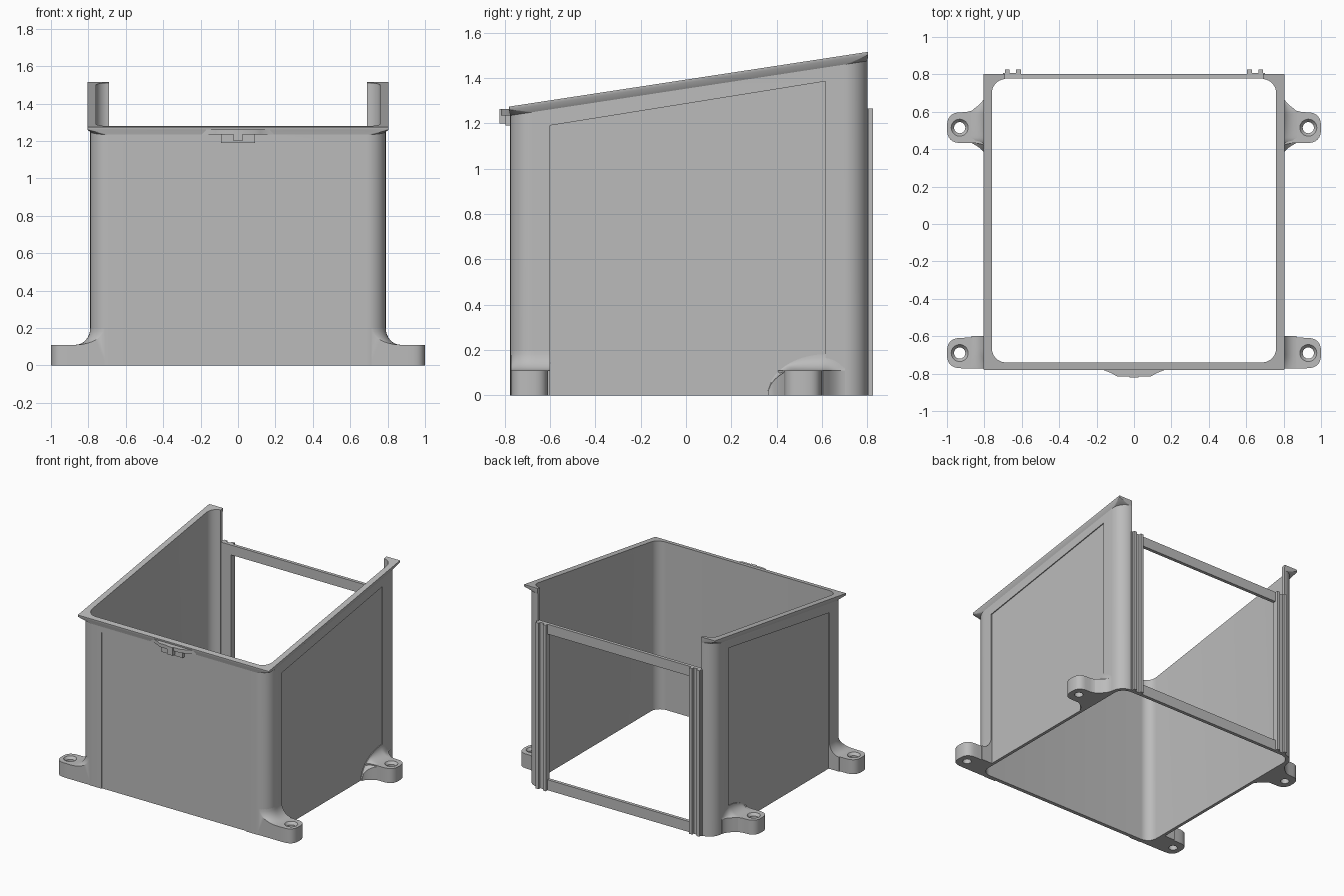
import bpy, bmesh, math

if "Cube" in bpy.data.objects:
    bpy.data.objects.remove(bpy.data.objects["Cube"])

grey = bpy.data.materials.new("plain_grey")
grey.diffuse_color = (0.5, 0.5, 0.5, 1)
grey.use_nodes = True
grey.node_tree.nodes["Principled BSDF"].inputs["Base Color"].default_value = grey.diffuse_color

FRONT, BACK, SIDE = -0.775, 0.80, 0.79


def rim_z(y):
    """Height of the sloping top edge."""
    return 1.275 + (y + 0.77) * 0.1525


def make(name, bm, smooth=True):
    bmesh.ops.recalc_face_normals(bm, faces=bm.faces[:])
    mesh = bpy.data.meshes.new(name)
    bm.to_mesh(mesh)
    bm.free()
    mesh.materials.append(grey)
    ob = bpy.data.objects.new(name, mesh)
    bpy.context.collection.objects.link(ob)
    if smooth:
        activate(ob)
        bpy.ops.object.shade_smooth_by_angle(angle=math.radians(32))
    return ob


def activate(ob):
    bpy.ops.object.select_all(action='DESELECT')
    ob.select_set(True)
    bpy.context.view_layer.objects.active = ob


def prism(name, pts, a, b, axis='z', smooth=True):
    """Extrude a flat outline along one axis."""
    def place(p, t):
        return {'x': (t, p[0], p[1]), 'y': (p[0], t, p[1]), 'z': (p[0], p[1], t)}[axis]
    bm = bmesh.new()
    lo = [bm.verts.new(place(p, a)) for p in pts]
    hi = [bm.verts.new(place(p, b)) for p in pts]
    n = len(pts)
    bm.faces.new(lo)
    bm.faces.new(hi)
    for i in range(n):
        bm.faces.new((lo[i], lo[(i + 1) % n], hi[(i + 1) % n], hi[i]))
    return make(name, bm, smooth)


def box(name, x0, x1, y0, y1, z0, z1):
    return prism(name, [(x0, y0), (x1, y0), (x1, y1), (x0, y1)], z0, z1, smooth=False)


def cut(ob, cutters):
    for c in cutters:
        activate(ob)
        m = ob.modifiers.new("cut", 'BOOLEAN')
        m.operation, m.solver, m.object = 'DIFFERENCE', 'EXACT', c
        bpy.ops.object.modifier_apply(modifier=m.name)
        bpy.data.objects.remove(c)


def rounded(hx, y0, y1, r, steps=10):
    pts = []
    for k, (cx, cy) in enumerate([(hx - r, y1 - r), (r - hx, y1 - r),
                                  (r - hx, y0 + r), (hx - r, y0 + r)]):
        for i in range(steps + 1):
            a = math.pi / 2 * (k + i / steps)
            pts.append((cx + r * math.cos(a), cy + r * math.sin(a)))
    return pts


def ring_solid(name, loops):
    """Closed tube through a list of equal-length loops."""
    bm = bmesh.new()
    rows = [[bm.verts.new(p) for p in loop] for loop in loops]
    n = len(rows[0])
    for j, row in enumerate(rows):
        nxt = rows[(j + 1) % len(rows)]
        for i in range(n):
            k = (i + 1) % n
            bm.faces.new((row[i], row[k], nxt[k], nxt[i]))
    return make(name, bm)


# Box walls with rounded corners and a sloping top
outer = rounded(SIDE, FRONT, BACK, 0.10)
inner = rounded(0.76, -0.74, 0.775, 0.075)
walls = ring_solid("box_walls", [
    [(x, y, 0) for x, y in outer],
    [(x, y, rim_z(y) - 0.008) for x, y in outer],
    [(x, y, rim_z(y) - 0.008) for x, y in inner],
    [(x, y, 0) for x, y in inner]])

# Rear opening and shallow recessed panels
panel = [(-0.60, -0.1), (0.615, -0.1), (0.615, 1.385), (-0.60, 1.19)]
cut(walls, [box("rear_cutter", -0.69, 0.69, 0.6, 1, -0.1, 2),
            box("front_cutter", -0.61, 0.61, -1, FRONT + 0.007, -0.1, 1.19),
            prism("right_cutter", panel, SIDE - 0.007, 1, 'x', False),
            prism("left_cutter", panel, -1, 0.007 - SIDE, 'x', False)])
activate(walls)
bpy.ops.object.shade_smooth_by_angle(angle=math.radians(32))

# Top flange: nearly square outside, tapering back to the wall below
square = rounded(0.805, -0.78, 0.803, 0.004)
flange = ring_solid("top_flange", [
    [(x, y, rim_z(y)) for x, y in square],
    [(x, y, rim_z(y) - 0.014) for x, y in square],
    [(x, y, rim_z(y) - 0.04) for x, y in outer],
    [(x, y, rim_z(y) - 0.04) for x, y in inner],
    [(x, y, rim_z(y)) for x, y in inner]])
cut(flange, [box("flange_cutter", -0.69, 0.69, 0.6, 1, 0, 2)])

# Rear cross bars
box("rear_top_bar", -0.69, 0.69, 0.778, 0.803, 1.19, 1.265)
box("rear_bottom_bar", -0.69, 0.69, 0.778, 0.803, 0, 0.08)

# Front latch: flared lip and notched catch
lip = [(0.22, -0.77), (0.16, -0.782), (0.12, -0.798), (0.09, -0.815)]
prism("latch_lip", [(-x, y) for x, y in lip] + lip[::-1], 1.235, 1.262)
box("latch_catch", -0.09, 0.09, -0.795, -0.765, 1.19, 1.24)
box("latch_tongue", -0.025, 0.025, -0.822, -0.79, 1.20, 1.262)


def gusset(name, s, sections):
    """Concave fillet from the foot up the wall; sections are (y, wall x, reach, base z, top z)."""
    bm = bmesh.new()
    rows = []
    for y, xw, reach, base, top in sections:
        pts = [(xw - 0.012, 0), (xw - 0.012, top)]
        for i in range(9):
            a = math.pi / 2 * i / 8
            pts.append((xw + reach * (1 - math.cos(a)), top - (top - base) * math.sin(a)))
        pts.append((xw + reach, 0))
        rows.append([bm.verts.new((s * x, y, z)) for x, z in pts])
    n = len(rows[0])
    for p, q in zip(rows, rows[1:]):
        for i in range(n):
            k = (i + 1) % n
            bm.faces.new((p[i], p[k], q[k], q[i]))
    bm.faces.new(rows[0])
    bm.faces.new(rows[-1])
    make(name, bm)


def wall_x(y):
    """Outer wall position, following the rounded corners."""
    d = max(FRONT + 0.1 - y, y - (BACK - 0.1), 0)
    return SIDE - 0.1 + math.sqrt(max(0.01 - d * d, 0))


def foot(name, s, outline, cy):
    ob = prism(name, [(s * x, y) for x, y in outline], 0, 0.11)
    # Through hole and countersink
    bpy.ops.mesh.primitive_cylinder_add(vertices=32, radius=0.03, depth=0.4,
                                        location=(s * 0.932, cy, 0.05))
    hole = bpy.context.object
    bpy.ops.mesh.primitive_cone_add(vertices=32, radius1=0.028, radius2=0.047, depth=0.024,
                                    location=(s * 0.932, cy, 0.1))
    cut(ob, [hole, bpy.context.object])
    activate(ob)
    bpy.ops.object.shade_smooth_by_angle(angle=math.radians(32))


def tip(cy, h):
    """Rounded outer end of a foot."""
    pts = []
    for i in range(17):
        a = -math.pi / 2 + math.pi * i / 16
        c, d = math.cos(a), math.sin(a)
        pts.append((0.90 + 0.10 * abs(c) ** 0.6,
                    cy + h * math.copysign(abs(d) ** 0.75, d)))
    return pts


front_outline = [(0.785, -0.772)] + tip(-0.69, 0.082) + [(0.83, -0.608), (0.785, -0.605)]
back_outline = ([(0.785, 0.405), (0.81, 0.425), (0.84, 0.432)] + tip(0.515, 0.083)
                + [(0.87, 0.605), (0.835, 0.625), (0.785, 0.67)])

for s, side in ((1, "right"), (-1, "left")):
    # Slotted rear rails
    for part, x0, x1, y1 in (("base", 0.605, 0.70, 0.806), ("inner_lip", 0.605, 0.63, 0.825),
                             ("outer_lip", 0.665, 0.69, 0.825)):
        a, b = sorted((s * x0, s * x1))
        box(f"{side}_rail_{part}", a, b, 0.778, y1, 0, 1.265)

    # Mounting feet
    foot(f"{side}_front_foot", s, front_outline, -0.69)
    foot(f"{side}_back_foot", s, back_outline, 0.515)

    # Front fillet wraps round the corner
    rows = []
    for i in range(13):
        y = -0.772 + 0.172 * (i / 12) ** 1.6
        xw = wall_x(y)
        rows.append((y, xw, 0.87 - xw, 0.11, 0.20))
    gusset(f"{side}_front_foot_fillet", s, rows)

    # Back fillet swells along the wall
    rows = []
    for i in range(25):
        y = 0.362 + 0.338 * i / 24
        top = 0.18 * math.sqrt(max(0, 1 - (min(y, 0.62) - 0.62) ** 2 / 0.26 ** 2)) + 0.002
        t = min(1, (y - 0.355) / 0.08) if y < 0.5 else min(1, max(0, (0.705 - y) / 0.1))
        rows.append((y, wall_x(y) - 0.002, 0.004 + 0.08 * t * t, min(0.11, top * 0.8), top))
    gusset(f"{side}_back_foot_fillet", s, rows)
